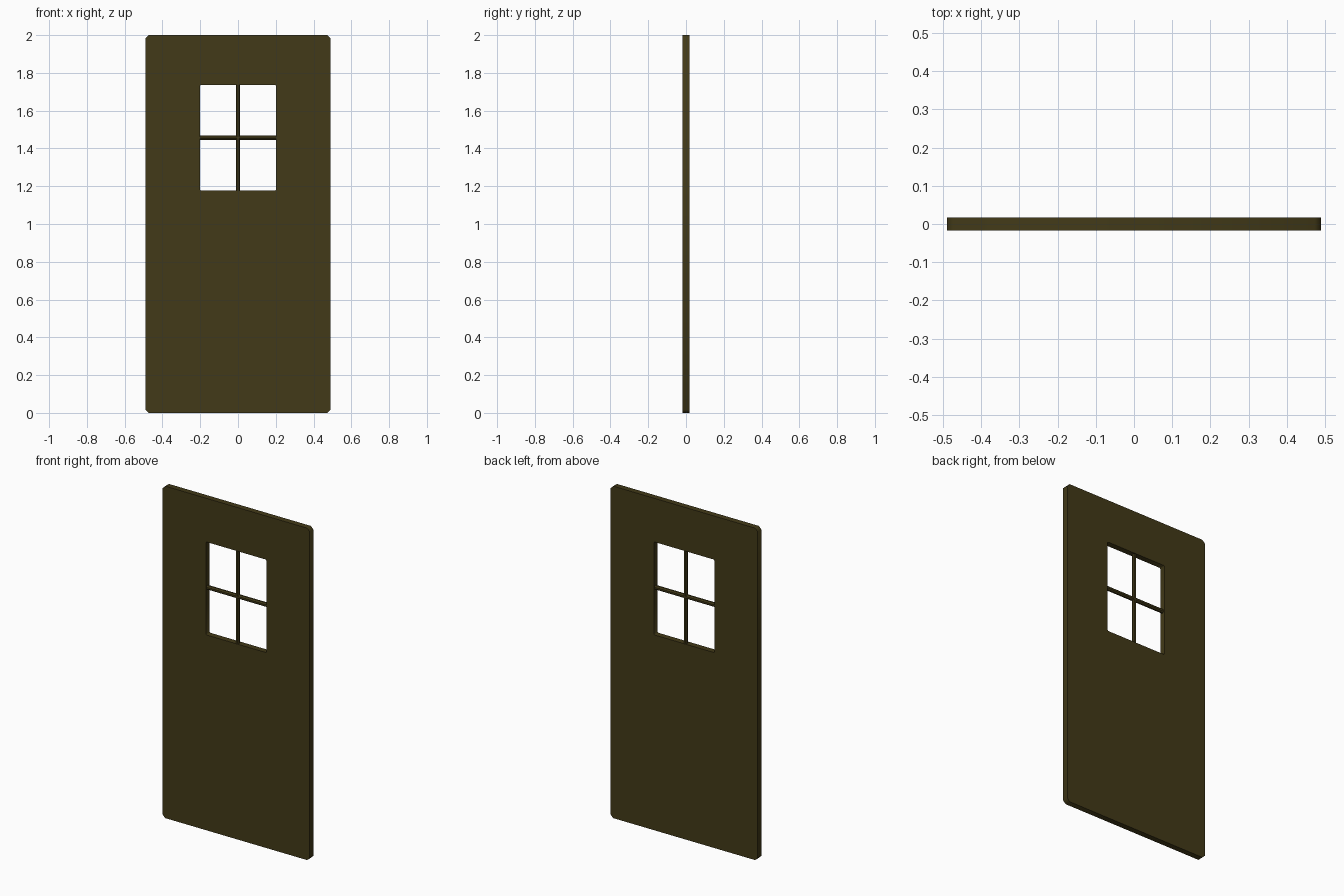
import bpy, math

if "Cube" in bpy.data.objects:
    bpy.data.objects.remove(bpy.data.objects["Cube"])

wood = bpy.data.materials.new("dark_wood")
wood.diffuse_color = (0.055, 0.042, 0.009, 1)
wood.use_nodes = True
wood.node_tree.nodes["Principled BSDF"].inputs["Base Color"].default_value = wood.diffuse_color

HALF_T = 0.0175
WIN_X, WIN_Z0, WIN_Z1 = 0.202, 1.177, 1.737
MID_Z = (WIN_Z0 + WIN_Z1) / 2


def chamfered_rect(x0, x1, z0, z1, c):
    """Rectangle outline with its four corners cut off."""
    return [(x0 + c, z0), (x1 - c, z0), (x1, z0 + c), (x1, z1 - c),
            (x1 - c, z1), (x0 + c, z1), (x0, z1 - c), (x0, z0 + c)]


# Door panel: chamfered outline with the window opening, extruded to thickness
curve = bpy.data.curves.new("door_panel", "CURVE")
curve.dimensions = "2D"
curve.fill_mode = "BOTH"
curve.extrude = HALF_T
for outline in (chamfered_rect(-0.49, 0.49, 0, 2, 0.017),
                chamfered_rect(-WIN_X, WIN_X, WIN_Z0, WIN_Z1, 0.005)):
    spline = curve.splines.new("POLY")
    spline.points.add(len(outline) - 1)
    for point, (x, z) in zip(spline.points, outline):
        point.co = (x, z, 0, 1)
    spline.use_cyclic_u = True
panel = bpy.data.objects.new("door_panel", curve)
bpy.context.collection.objects.link(panel)
panel.rotation_euler.x = math.pi / 2
bpy.context.view_layer.objects.active = panel
panel.select_set(True)
bpy.ops.object.convert(target="MESH")
panel = bpy.context.object
panel.data.materials.clear()
panel.data.materials.append(wood)


# Window bars: slim eight-sided rods crossing the opening
def window_bar(name, length, rotation):
    bpy.ops.mesh.primitive_cylinder_add(vertices=8, radius=0.0125, depth=length,
                                        location=(0, 0, MID_Z), rotation=rotation)
    bar = bpy.context.object
    bar.name = name
    bar.data.materials.append(wood)


window_bar("vertical_window_bar", WIN_Z1 - WIN_Z0 + 0.01, (0, 0, math.pi / 8))
window_bar("horizontal_window_bar", 2 * WIN_X + 0.01, (0, math.pi / 2, 0))
bpy.context.object.rotation_euler = (math.pi / 8, math.pi / 2, 0)
bpy.context.object.rotation_mode = "XYZ"
# Spin about the rod's own axis so a flat side faces forward
bpy.context.object.rotation_euler = (0, math.pi / 2, 0)
for v in bpy.context.object.data.vertices:
    a = math.pi / 8
    x, y = v.co.x, v.co.y
    v.co.x = x * math.cos(a) - y * math.sin(a)
    v.co.y = x * math.sin(a) + y * math.cos(a)
